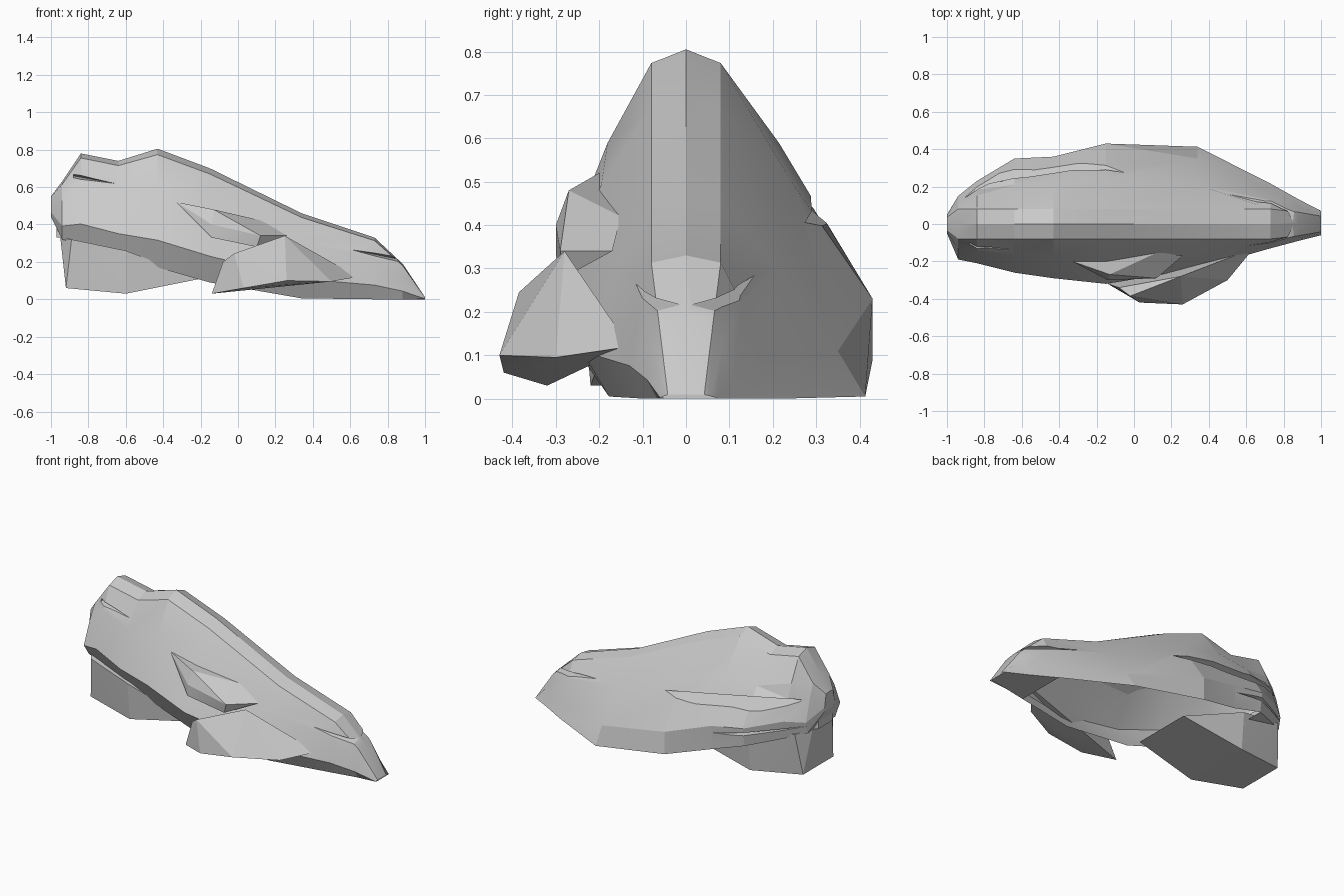
import bpy, bmesh, math

if "Cube" in bpy.data.objects:
    bpy.data.objects.remove(bpy.data.objects["Cube"])


def finish(bm, name):
    bmesh.ops.recalc_face_normals(bm, faces=bm.faces)
    me = bpy.data.meshes.new(name)
    bm.to_mesh(me)
    bm.free()
    ob = bpy.data.objects.new(name, me)
    bpy.context.collection.objects.link(ob)
    return ob


def faceted(name, pts):
    """Solid chunk spanning a handful of corner points."""
    bm = bmesh.new()
    for p in pts:
        bm.verts.new(p)
    r = bmesh.ops.convex_hull(bm, input=bm.verts)
    junk = {v for v in r["geom_interior"] + r["geom_unused"] if isinstance(v, bmesh.types.BMVert)}
    bmesh.ops.delete(bm, geom=list(junk), context='VERTS')
    return finish(bm, name)


def flank(side, width, top, bottom, low, lean, half):
    """One side of a hull section: keel edge, crease, shoulder, roof edge."""
    h = top - bottom
    return [(side * width * low, bottom),
            (side * width, bottom + 0.23 * h),
            (side * (half + lean * (width - half)), bottom + 0.66 * h),
            (side * half, top - 0.05 * h)]


def ring(top, bottom, right, left, flare):
    half = min(0.08, 0.7 * right)
    return (flank(-1, right, top, bottom, 0.74, 0.48, half) + [(0, top)]
            + flank(1, left, top, bottom, flare, 0.48, half)[::-1])


# main hull: x, roof height, keel height, right width, left width, left keel flare
stations = [
    (-1.00, .55, .44, .05, .05, 1),
    (-0.94, .63, .32, .19, .15, .9),
    (-0.84, .78, .29, .21, .23, .9),
    (-0.64, .74, .235, .26, .35, .95),
    (-0.43, .805, .17, .29, .36, 1),
    (-0.15, .70, .09, .32, .43, 1),
    (0.34, .46, .005, .24, .35, 1.18),
    (0.73, .33, 0, .13, .18, 1.2),
    (0.88, .19, 0, .09, .11, 1.2),
    (1.00, .01, 0, .06, .07, 1),
]
bm = bmesh.new()
rings = [[bm.verts.new((x, y, z)) for y, z in ring(*dims)] for x, *dims in stations]
for a, b in zip(rings, rings[1:]):
    for i in range(len(a)):
        j = (i + 1) % len(a)
        bm.faces.new((a[i], a[j], b[j], b[i]))
bm.faces.new(rings[0])
bm.faces.new(rings[-1])
hull = finish(bm, "main_hull")


def groove(tip, end, depth, height):
    """Tapered slit running along the flank from tip to end."""
    x, y, z = end
    inner = y - math.copysign(depth, y)
    c = faceted("groove_cutter", [tip, (x, y, z + height / 2), (x, y, z - height / 2),
                                  (x, inner, z)])
    c.hide_render = True
    bpy.context.view_layer.objects.active = hull
    m = hull.modifiers.new("groove", 'BOOLEAN')
    m.operation, m.solver, m.object = 'DIFFERENCE', 'EXACT', c
    bpy.ops.object.modifier_apply(modifier=m.name)
    bpy.data.objects.remove(c)


# flank grooves: nose pair, rear right notch, rear left pair
for side in (1, -1):
    groove((.48, side * .17, .29), (.88, side * .2, .21), .20, .09)
groove((-.50, -.19, .59), (-.88, -.25, .66), .19, .08)
groove((.22, .32, .37), (-.90, .33, .52), .20, .15)
groove((-.30, .42, .25), (-.95, .36, .37), .22, .06)

# the belly is an open shell behind the nose
bm = bmesh.new()
bm.from_mesh(hull.data)
belly = [f for f in bm.faces if f.normal.z < -0.85
         and f.calc_center_median().z < 0.25 and -0.7 < f.calc_center_median().x < 0.7
         and any(v.co.y < 0 for v in f.verts) and any(v.co.y > 0 for v in f.verts)]
bmesh.ops.delete(bm, geom=belly, context='FACES')
bm.to_mesh(hull.data)
bm.free()

# rear belly pod, mirrored across the centre line
half_pod = [(-.95, .10, .33), (-.92, .15, .06), (-.89, .19, .32),
            (-.60, .24, .26), (-.60, .22, .03), (-.20, .19, .11)]
faceted("rear_belly_pod", [(x, s * y, z) for x, y, z in half_pod for s in (1, -1)])

# small tail block between hull and pod
faceted("tail_block", [(x, s * w, z) for x, w in ((-.97, .07), (-.85, .14))
                       for s in (1, -1) for z in (.33, .45)])

# stacked side armour on the right flank
faceted("upper_side_panel", [(-.33, -.20, .52), (-.13, -.27, .48), (.13, -.15, .42),
                             (.26, -.17, .34), (.12, -.29, .34), (-.14, -.30, .40),
                             (-.14, -.30, .33), (.10, -.28, .28)])
faceted("lower_side_fin", [(-.14, -.32, .03), (.03, -.42, .06), (.26, -.43, .10),
                           (.50, -.30, .095), (.64, -.13, .12), (.25, -.28, .34),
                           (-.02, -.385, .245), (-.08, -.34, .20)])

for ob in bpy.context.collection.objects:
    bpy.ops.object.select_all(action='DESELECT')
    ob.select_set(True)
    bpy.context.view_layer.objects.active = ob
    bpy.ops.object.shade_smooth_by_angle(angle=math.radians(15))
